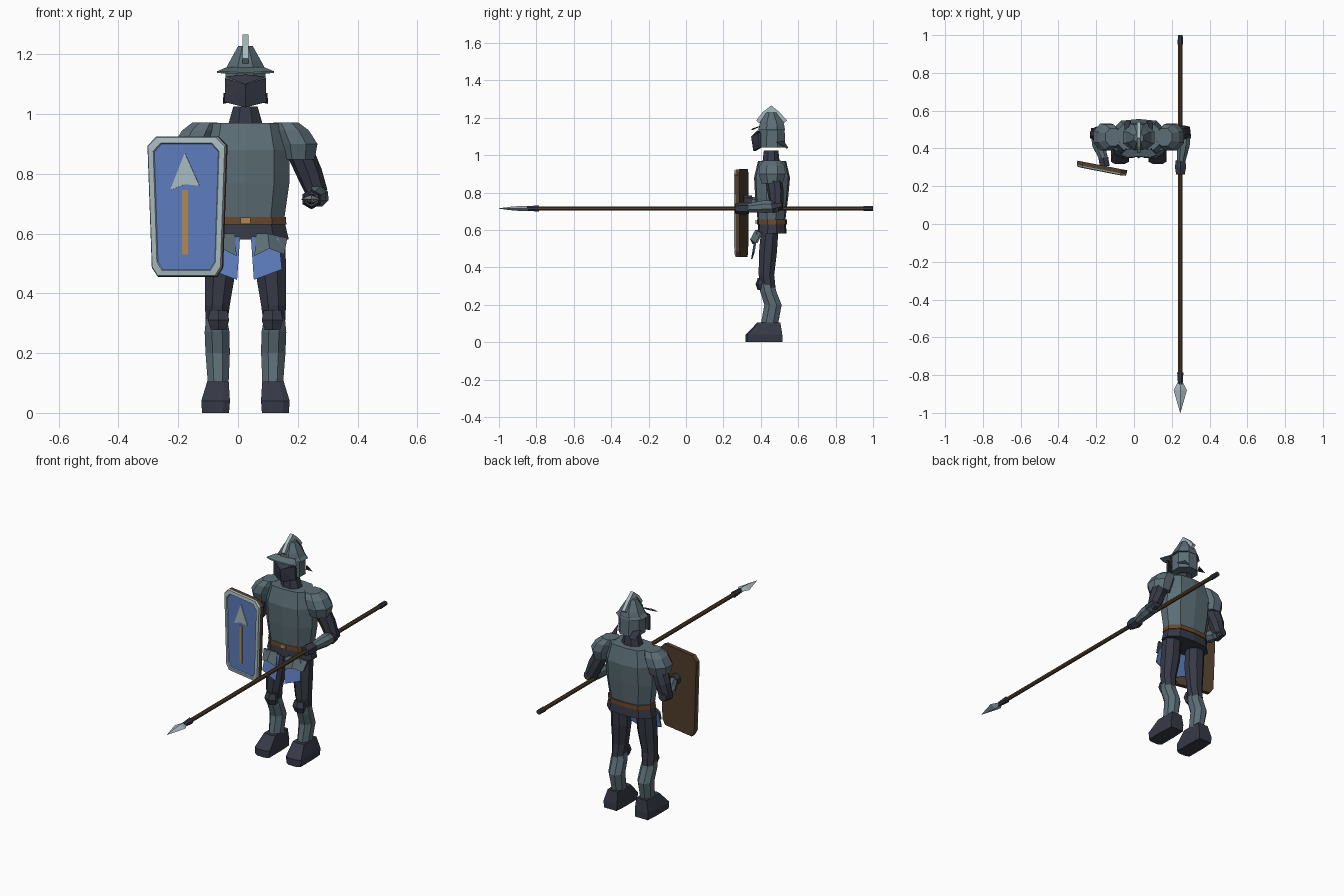
import bpy, bmesh, math
from mathutils import Vector, Matrix

if "Cube" in bpy.data.objects:
    bpy.data.objects.remove(bpy.data.objects["Cube"])

CX, CY = 0.025, 0.455   # body axis


def material(name, rgb):
    m = bpy.data.materials.new(name)
    m.diffuse_color = (*rgb, 1)
    m.use_nodes = True
    m.node_tree.nodes["Principled BSDF"].inputs["Base Color"].default_value = m.diffuse_color
    return m


STEEL = material("steel", (.107, .156, .181))
DARK = material("dark steel", (.037, .042, .061))
LIGHT = material("bright steel", (.39, .49, .515))
BLUE = material("blue", (.107, .202, .503))
WOOD = material("wood", (.085, .05, .026))
LEATHER = material("leather", (.141, .065, .027))
TAN = material("brass", (.434, .246, .084))


def finish(name, bm, *mats):
    bmesh.ops.recalc_face_normals(bm, faces=bm.faces[:])
    me = bpy.data.meshes.new(name)
    bm.to_mesh(me)
    bm.free()
    for m in mats:
        me.materials.append(m)
    ob = bpy.data.objects.new(name, me)
    bpy.context.collection.objects.link(ob)
    return ob


def skin(name, rings, *mats):
    """Join equal-length rings of points and cap both ends."""
    bm = bmesh.new()
    vs = [[bm.verts.new(p) for p in r] for r in rings]
    n = len(rings[0])
    for a, b in zip(vs, vs[1:]):
        for i in range(n):
            j = (i + 1) % n
            bm.faces.new((a[i], a[j], b[j], b[i]))
    bm.faces.new(vs[0][::-1])
    bm.faces.new(vs[-1])
    return finish(name, bm, *mats)


def gon(n):
    return [(math.cos(2 * math.pi * (i + .5) / n), math.sin(2 * math.pi * (i + .5) / n)) for i in range(n)]


BODY = [(0, -1), (.65, -.9), (1, -.3), (1, .3), (.65, .9),
        (0, 1), (-.65, .9), (-1, .3), (-1, -.3), (-.65, -.9)]


def stack(name, levels, mat, section=None):
    """Levels are (x, y, z, half width, half depth)."""
    section = section or gon(8)
    return skin(name, [[(x + u * a, y + v * b, z) for u, v in section] for x, y, z, a, b in levels], mat)


def limb(name, pts, radii, mat, n=8):
    """Tapered faceted tube along a short path."""
    pts = [Vector(p) for p in pts]
    rings = []
    for i, p in enumerate(pts):
        d = (pts[min(i + 1, len(pts) - 1)] - pts[max(i - 1, 0)]).normalized()
        m = d.to_track_quat('Z', 'Y').to_matrix()
        rings.append([p + m @ Vector((u * radii[i], v * radii[i], 0)) for u, v in gon(n)])
    return skin(name, rings, mat)


def plate(name, pts, off, mat):
    """Polygon given thickness along an offset vector."""
    o = Vector(off)
    return skin(name, [[Vector(p) for p in pts], [Vector(p) + o for p in pts]], mat)


# Torso, belt and hips
stack("hips", [(CX, .46, .58, .145, .078), (CX, .46, .635, .132, .074)], DARK, BODY)
stack("belt", [(CX, .46, .63, .137, .08), (CX, .46, .655, .135, .08)], LEATHER, BODY)
plate("buckle", [(CX + a, .378, z) for a, z in ((-.017, .632), (.017, .632), (.017, .654), (-.017, .654))],
      (0, -.006, 0), TAN)
stack("breastplate", [(CX, .457, .65, .13, .074), (CX, .458, .77, .147, .088),
                      (CX, .46, .88, .147, .096), (CX, .46, .97, .125, .075)], STEEL, BODY)
stack("neck", [(CX, .455, .96, .064, .05), (CX, .455, 1.025, .044, .042)], DARK)

# Helmet: bowl, flared neck edge, crown, crest
stack("helmet", [(CX, .46, 1.04, .073, .075), (CX, .46, 1.15, .072, .073),
                 (CX, .458, 1.175, .058, .068), (CX, .456, 1.228, .026, .028)], STEEL)
plate("helmet_crest", [(CX - .01, y, z) for y, z in
                       ((.375, 1.185), (.40, 1.165), (.515, 1.165), (.54, 1.185), (.50, 1.23), (.456, 1.266),
                        (.41, 1.23))], (.02, 0, 0), LIGHT)
stack("helmet_brim", [(CX, .458, 1.135, .09, .078), (CX, .458, 1.15, .072, .073)], STEEL)

for s, side in ((1, "left"), (-1, "right")):
    def X(d):
        return CX + s * d

    # Face guard halves meeting on a central ridge, with a peak above
    plate(side + "_visor_upper", [(CX, .348, 1.10), (X(.068), .388, 1.12), (X(.07), .39, 1.04)], (0, .012, 0), DARK)
    plate(side + "_visor_lower", [(CX, .348, 1.10), (X(.07), .39, 1.04), (CX, .36, 1.022)], (0, .012, 0), DARK)
    plate(side + "_brow", [(CX, .348, 1.10), (CX, .38, 1.132), (X(.068), .388, 1.125)], (0, .01, 0), DARK)
    plate(side + "_visor_peak", [(CX, .355, 1.133), (X(.06), .35, 1.137), (X(.095), .362, 1.138),
                                 (X(.062), .395, 1.152), (CX, .395, 1.152)], (0, .003, .005), STEEL)
    plate(side + "_neck_guard", [(X(.05), .52, 1.075), (X(.073), .48, 1.07), (X(.076), .535, 1.038),
                                 (X(.04), .54, 1.045)], (0, .006, -.004), DARK)

    # Shoulder plates
    stack(side + "_shoulder", [(X(.178), .46, .848, .058, .06), (X(.176), .46, .9, .07, .078),
                               (X(.155), .46, .945, .062, .072), (X(.135), .46, .972, .045, .05)], STEEL)

    # Thigh, knee guard, shin and foot
    stack(side + "_thigh", [(X(.097), .44, .29, .038, .042), (X(.094), .43, .36, .045, .045),
                            (X(.084), .438, .48, .056, .052), (X(.082), .447, .59, .055, .05)], DARK)
    stack(side + "_knee_guard", [(X(.09), .405, .278, .03, .022), (X(.09), .398, .31, .041, .026),
                                 (X(.09), .405, .342, .034, .022)], DARK, gon(6))
    stack(side + "_shin", [(X(.091), .445, .09, .037, .05), (X(.093), .465, .2, .044, .05),
                           (X(.095), .44, .27, .045, .047), (X(.097), .43, .315, .038, .045)], STEEL)
    foot = ((-1, .33, .5), (-.55, .318, .5), (.55, .318, .5), (1, .33, .5), (1, .44, 1), (.9, .515, 1),
            (-.9, .515, 1), (-1, .44, 1))
    skin(side + "_foot", [[(X(.1 + u * .045), y, 0) for u, y, k in foot],
                          [(X(.1 + u * .048), y, .04) for u, y, k in foot],
                          [(X(.092 + u * .036), .445 + (y - .445) * (.5 if y < .4 else .85), .105)
                           for u, y, k in foot]], DARK)

    # Hanging cloth and hip plate
    plate(side + "_cloth", [(X(.018), .372, .59), (X(.028), .348, .445), (X(.122), .36, .48),
                            (X(.112), .378, .585)], (0, .007, 0), BLUE)
    plate(side + "_hip_plate_inner", [(X(.035), .372, .6), (X(.03), .355, .525), (X(.08), .343, .55),
                                      (X(.075), .37, .6)], (0, .01, 0), STEEL)
    plate(side + "_hip_plate_outer", [(X(.075), .37, .6), (X(.08), .343, .55), (X(.13), .372, .53),
                                      (X(.14), .4, .585)], (0, .01, 0), STEEL)

# Spear arm
limb("left_upper_arm", [(.205, .465, .88), (.24, .48, .80), (.265, .485, .735)], (.045, .043, .037), DARK)
limb("left_forearm", [(.268, .495, .725), (.262, .42, .725), (.248, .325, .717)], (.032, .036, .024), STEEL)
limb("left_elbow", [(.274, .515, .735), (.268, .46, .725)], (.024, .037), DARK)
limb("left_hand", [(.247, .335, .716), (.246, .30, .715), (.246, .262, .715)], (.03, .034, .026), DARK, 6)

# Shield arm
limb("right_upper_arm", [(-.155, .465, .88), (-.185, .475, .80), (-.2, .475, .735)], (.045, .043, .037), DARK)
limb("right_elbow", [(-.205, .51, .735), (-.2, .455, .735)], (.024, .037), DARK)
limb("right_forearm", [(-.2, .48, .735), (-.188, .42, .74), (-.16, .345, .755)], (.032, .036, .024), STEEL)
limb("right_hand", [(-.162, .35, .755), (-.155, .305, .757)], (.03, .03), DARK, 6)

# Spear along y
SX, SZ = .245, .715
limb("spear_shaft", [(SX, -.82, SZ), (SX, .96, SZ)], (.012, .012), WOOD)
limb("spear_butt", [(SX, .95, SZ), (SX, 1, SZ)], (.015, .014), DARK)
limb("spear_socket", [(SX, -.85, SZ), (SX, -.80, SZ), (SX, -.785, SZ)], (.013, .017, .018), DARK)
blade = ((-.835, .012, .012), (-.88, .035, .014), (-.94, .018, .009), (-1, .001, .001))
skin("spear_head", [[(SX + a, y, SZ), (SX, y, SZ + b), (SX - a, y, SZ), (SX, y, SZ - b)] for y, a, b in blade], LIGHT)

# Shield: board, rim and inset face in local coordinates, then turned into place
FRAME = Matrix.Translation((-.17, .296, .69)) @ Matrix.Rotation(math.radians(-11), 4, 'Z')


def outline(inset, y):
    half = [(.1, -.235), (.12, -.205), (.135, .205), (.105, .235)]
    loop = half + [(-x, z) for x, z in reversed(half)]
    return [(x * (1 - inset / .13), y, z * (1 - inset / .235)) for x, z in loop]


shield = skin("shield", [outline(0, .014), outline(.001, -.008), outline(.004, -.016),
                         outline(.022, -.019), outline(.025, -.014)], WOOD, LIGHT, BLUE)
shield.matrix_world = FRAME
for f in shield.data.polygons:
    c = f.center
    inner = max(abs(v) for v in (shield.data.vertices[i].co.x / .135 for i in f.vertices)) < .84
    if f.normal.y < -.2 or c.y < -.009:
        f.material_index = 2 if len(f.vertices) == 8 and inner else 1

# Painted arrow on the shield
for name, pts, mat in (("emblem_point_left", [(-.005, .18), (-.055, .055), (-.005, .075)], LIGHT),
                       ("emblem_point_right", [(-.005, .18), (-.005, .075), (.045, .07)], LIGHT),
                       ("emblem_shaft", [(-.015, -.16), (.006, -.16), (.006, .055), (-.015, .055)], TAN)):
    plate(name, [(x, -.012, z) for x, z in pts], (0, -.006, 0), mat).matrix_world = FRAME
